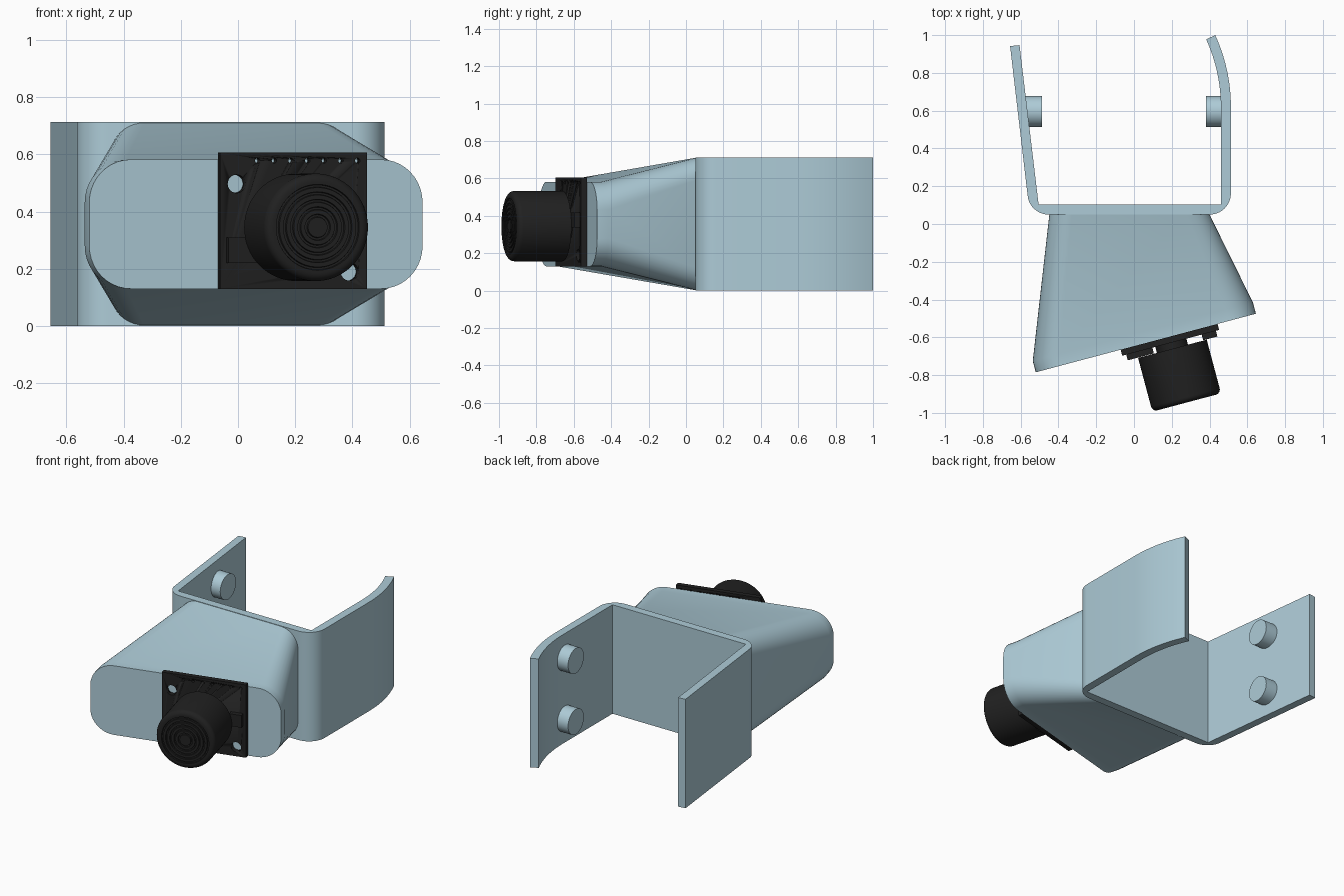
import bpy, bmesh
from math import sin, cos, pi, radians
from mathutils import Matrix, Vector

if "Cube" in bpy.data.objects:
    bpy.data.objects.remove(bpy.data.objects["Cube"])

H = 0.713                                  # bracket height
c, s = cos(radians(14.9)), sin(radians(14.9))
# tilted front plane: local x = along face, y = up, z = outward normal
FACE = Matrix(((c, 0, s, -0.52), (s, 0, -c, -0.785), (0, 1, 0, 0), (0, 0, 0, 1)))
BACK = Matrix(((1, 0, 0, 0), (0, 0, -1, 0.06), (0, 1, 0, 0), (0, 0, 0, 1)))


def material(name, col):
    m = bpy.data.materials.new(name)
    m.diffuse_color = (*col, 1)
    m.use_nodes = True
    m.node_tree.nodes["Principled BSDF"].inputs["Base Color"].default_value = m.diffuse_color
    return m


BLUE = material("light_blue", (0.42, 0.60, 0.68))
BLACK = material("black", (0.015, 0.015, 0.015))


def finish(name, bm, mat, matrix=Matrix(), angle=30):
    bmesh.ops.recalc_face_normals(bm, faces=bm.faces)
    me = bpy.data.meshes.new(name)
    bm.to_mesh(me)
    bm.free()
    me.transform(matrix)
    ob = bpy.data.objects.new(name, me)
    bpy.context.collection.objects.link(ob)
    me.materials.append(mat)
    bpy.ops.object.select_all(action='DESELECT')
    bpy.context.view_layer.objects.active = ob
    ob.select_set(True)
    bpy.ops.object.shade_smooth_by_angle(angle=radians(angle))
    return ob


def arc(cx, cy, r, a0, a1, n):
    return [(cx + r * cos(radians(a0 + (a1 - a0) * i / n)),
             cy + r * sin(radians(a0 + (a1 - a0) * i / n))) for i in range(n + 1)]


def round_rect(x0, x1, y0, y1, r, n=10):
    return (arc(x1 - r, y0 + r, r, -90, 0, n) + arc(x1 - r, y1 - r, r, 0, 90, n)
            + arc(x0 + r, y1 - r, r, 90, 180, n) + arc(x0 + r, y0 + r, r, 180, 270, n))


def loft(name, rings, mat, matrix=Matrix()):
    bm = bmesh.new()
    loops = [[bm.verts.new(p) for p in ring] for ring in rings]
    for a, b in zip(loops, loops[1:]):
        for i in range(len(a)):
            j = (i + 1) % len(a)
            bm.faces.new((a[i], a[j], b[j], b[i]))
    bm.faces.new(loops[0])
    bm.faces.new(loops[-1])
    return finish(name, bm, mat, matrix)


def prism(name, pts, z0, z1, mat, matrix=Matrix()):
    return loft(name, [[(x, y, z) for x, y in pts] for z in (z0, z1)], mat, matrix)


def box(name, x0, x1, y0, y1, z0, z1, mat):
    return prism(name, [(x0, y0), (x1, y0), (x1, y1), (x0, y1)], z0, z1, mat, FACE)


# U-shaped bracket with one leaning arm and one curled arm
profile = ([(-0.656, 0.942), (-0.566, 0.175)] + arc(-0.452, 0.162, 0.112, 186, 270, 10)[1:]
           + arc(0.401, 0.162, 0.112, 270, 360, 10)
           + arc(-0.399, 0.62, 0.912, 0, 24.6, 12)
           + arc(-0.399, 0.62, 0.859, 24.6, 0, 12)
           + [(0.46, 0.103), (-0.505, 0.103), (-0.606, 0.947)])
prism("bracket", profile, 0, H, BLUE)

# locating pegs inside the arms
for side, x0, x1 in (("left", -0.58, -0.488), ("right", 0.38, 0.48)):
    for level, z in (("lower", 0.157), ("upper", 0.556)):
        m = Matrix.Translation((0, 0.595, z)) @ Matrix.Rotation(pi / 2, 4, 'Y')
        prism(f"{side}_{level}_peg", arc(0, 0, 0.082, 0, 350, 35), x0, x1, BLUE, m)

# tapered housing: rear rounded rectangle to tilted front plate
rear = [BACK @ Vector((x, y, 0)) for x, y in round_rect(-0.447, 0.395, 0.001, H - 0.001, 0.12)]
front = round_rect(0, 1.206, 0.13, 0.582, 0.15)
loft("housing", [rear] + [[FACE @ Vector((x, y, n)) for x, y in front] for n in (-0.062, 0)], BLUE)

# circuit board with mounting and pin holes
board = box("circuit_board", 0.465, 0.996, 0.13, 0.606, 0.0, 0.033, BLACK)
holes = [(0.524, 0.497, 0.032), (0.933, 0.19, 0.032)]
holes += [(0.60 + i * 0.0603, 0.578, 0.009) for i in range(7)]
bm = bmesh.new()
for x, y, r in holes:
    bmesh.ops.create_cone(bm, cap_ends=True, segments=24, radius1=r, radius2=r, depth=0.2,
                          matrix=Matrix.Translation((x, y, 0.016)))
cutter = finish("hole_cutter", bm, BLACK, FACE)
cutter.hide_render = True
mod = board.modifiers.new("holes", 'BOOLEAN')
mod.object = cutter
mod.operation = 'DIFFERENCE'
mod.solver = 'EXACT'
bpy.context.view_layer.objects.active = board
bpy.ops.object.modifier_apply(modifier="holes")
bpy.data.objects.remove(cutter)

# small connectors on the board
box("left_connector", 0.487, 0.63, 0.22, 0.31, 0.03, 0.064, BLACK)
box("right_connector", 0.90, 0.978, 0.337, 0.417, 0.03, 0.064, BLACK)

# round sensor barrel with ringed front, on a short stem
R, top = 0.188, 0.36
prof = [(0, 0.03), (0.085, 0.03), (0.085, 0.066), (R, 0.066)]
prof += arc(R - 0.028, top - 0.028, 0.028, 0, 90, 6)
for k in range(5, 0, -1):                  # concentric grooves
    r = 0.026 * k + 0.012
    prof += [(r + 0.008, top), (r + 0.006, top - 0.008), (r - 0.001, top - 0.008), (r - 0.003, top)]
prof.append((0, top))
bm = bmesh.new()
vs = [bm.verts.new((r, 0, z)) for r, z in prof]
es = [bm.edges.new(p) for p in zip(vs, vs[1:])]
bmesh.ops.spin(bm, geom=vs + es, cent=(0, 0, 0), axis=(0, 0, 1), angle=2 * pi, steps=64)
bmesh.ops.remove_doubles(bm, verts=bm.verts, dist=1e-5)
finish("sensor_barrel", bm, BLACK, FACE @ Matrix.Translation((0.731, 0.345, 0)))
